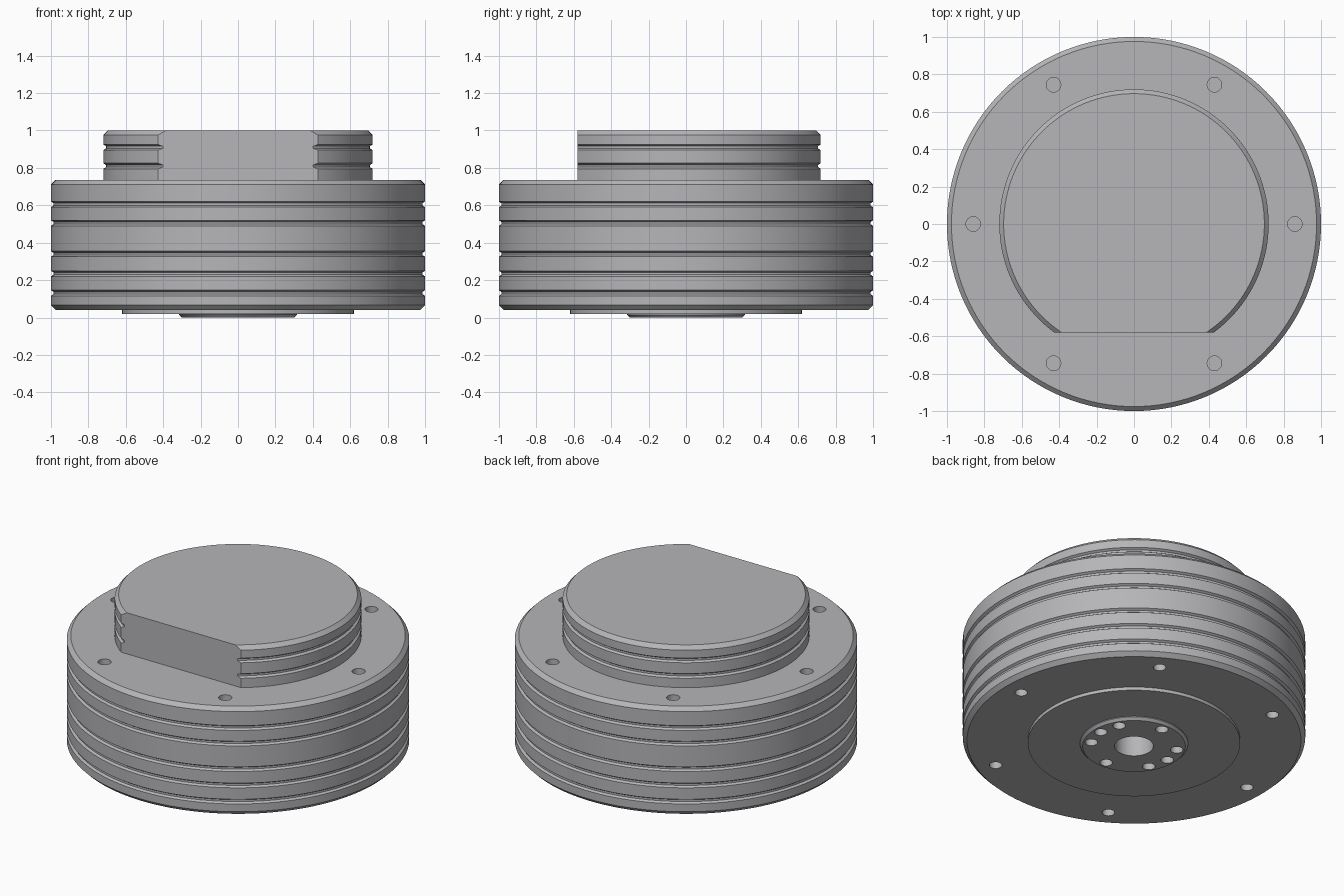
import bpy, bmesh
from math import cos, sin, pi, radians
from mathutils import Matrix, Vector

if "Cube" in bpy.data.objects:
    bpy.data.objects.remove(bpy.data.objects["Cube"])

SEG = 128
BODY_TOP = 0.735


def grooved_wall(r, heights, half=0.015, floor=0.006, depth=0.014):
    """Profile points for trapezoid grooves on an upright wall, going up."""
    pts = []
    for z in heights:
        pts += [(r, z - half), (r - depth, z - floor),
                (r - depth, z + floor), (r, z + half)]
    return pts


def make_object(name, bm):
    bmesh.ops.recalc_face_normals(bm, faces=bm.faces)
    mesh = bpy.data.meshes.new(name)
    bm.to_mesh(mesh)
    bm.free()
    ob = bpy.data.objects.new(name, mesh)
    bpy.context.collection.objects.link(ob)
    return ob


def lathe(name, profile):
    """Revolve a (radius, height) profile and cap both ends."""
    bm = bmesh.new()
    rings = [[bm.verts.new((r * cos(2 * pi * i / SEG), r * sin(2 * pi * i / SEG), z))
              for i in range(SEG)] for r, z in profile]
    for a, b in zip(rings, rings[1:]):
        for i in range(SEG):
            j = (i + 1) % SEG
            bm.faces.new((a[i], a[j], b[j], b[i]))
    bm.faces.new(rings[0][::-1])
    bm.faces.new(rings[-1])
    return make_object(name, bm)


def add_hole(bm, angle, dist, r, z0, z1):
    a = radians(angle)
    bmesh.ops.create_cone(
        bm, cap_ends=True, segments=24, radius1=r, radius2=r, depth=z1 - z0,
        matrix=Matrix.Translation((dist * cos(a), dist * sin(a), (z0 + z1) / 2)))


def cut(target, cutter):
    cutter.hide_render = True
    mod = target.modifiers.new("cut", 'BOOLEAN')
    mod.operation = 'DIFFERENCE'
    mod.solver = 'EXACT'
    mod.object = cutter
    bpy.context.view_layer.objects.active = target
    bpy.ops.object.modifier_apply(modifier=mod.name)
    bpy.data.objects.remove(cutter, do_unlink=True)


# Turned body: bore, hub, lower disc, grooved drum, grooved boss
profile = [(0.113, 0.25), (0.113, 0.0), (0.30, 0.0), (0.315, 0.015), (0.315, 0.02),
           (0.62, 0.02), (0.62, 0.041), (0.975, 0.041), (1.0, 0.066)]
profile += grooved_wall(1.0, [0.131, 0.235, 0.34, 0.505, 0.605])
profile += [(1.0, BODY_TOP - 0.024), (0.976, BODY_TOP), (0.72, BODY_TOP)]
profile += grooved_wall(0.72, [0.81, 0.91])
profile += [(0.72, 0.976), (0.697, 1.0)]
body = lathe("grooved_flange_body", profile)

# Dark grey metal
metal = bpy.data.materials.new("dark_grey_metal")
metal.diffuse_color = (0.465, 0.46, 0.48, 1)
metal.use_nodes = True
metal.node_tree.nodes["Principled BSDF"].inputs["Base Color"].default_value = metal.diffuse_color
body.data.materials.append(metal)

# Flat on the front of the boss
bm = bmesh.new()
bmesh.ops.create_cube(bm, size=1, matrix=Matrix.Translation((0, -0.655, BODY_TOP + 0.2))
                      @ Matrix.Diagonal(Vector((1.1, 0.15, 0.4, 1))))
cut(body, make_object("flat_cutter", bm))

# Bolt holes: six on both drum faces, eight around the hub
bm = bmesh.new()
for k in range(6):
    add_hole(bm, 60 * k, 0.86, 0.039, BODY_TOP - 0.15, BODY_TOP + 0.1)
    add_hole(bm, 60 * k, 0.86, 0.037, -0.1, 0.19)
for ang in (-30, 0, 30, 90, 150, 180, 210, 270):
    add_hole(bm, ang, 0.253, 0.037, -0.1, 0.15)
cut(body, make_object("hole_cutter", bm))

# Smooth turned walls, crisp edges
bpy.ops.object.select_all(action='DESELECT')
body.select_set(True)
bpy.context.view_layer.objects.active = body
bpy.ops.object.shade_smooth_by_angle(angle=radians(25))
